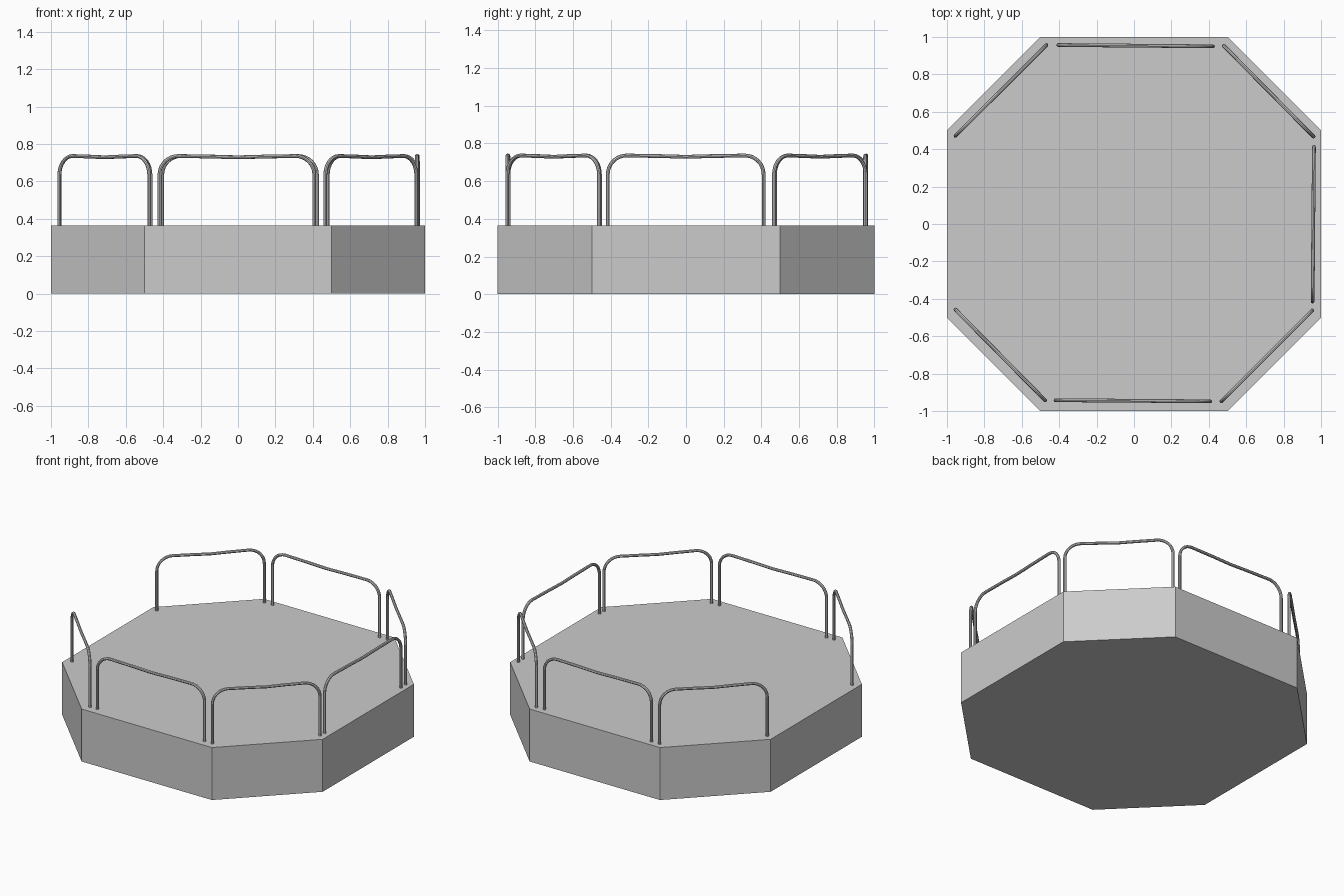
import bpy, bmesh
from math import sin, cos, pi
from mathutils import Vector

if "Cube" in bpy.data.objects:
    bpy.data.objects.remove(bpy.data.objects["Cube"])

DECK_Z = 0.364
TOP_Z = 0.736
RADIUS = 0.01
FILLET = 0.1

# Octagonal deck: a solid flat-faced prism
bm = bmesh.new()
outline = [(0.5, -1), (1, -0.5), (1, 0.5), (0.5, 1),
           (-0.5, 1), (-1, 0.5), (-1, -0.5), (-0.5, -1)]
base = bm.faces.new([bm.verts.new((x, y, 0)) for x, y in outline])
top = bmesh.ops.extrude_face_region(bm, geom=[base])["geom"]
bmesh.ops.translate(bm, vec=(0, 0, DECK_Z),
                    verts=[v for v in top if isinstance(v, bmesh.types.BMVert)])
bmesh.ops.recalc_face_normals(bm, faces=bm.faces)
mesh = bpy.data.meshes.new("deck")
bm.to_mesh(mesh)
bm.free()
bpy.context.collection.objects.link(bpy.data.objects.new("deck", mesh))


def rail(name, a, b):
    """Bent tube hoop standing on the deck between foot points a and b."""
    a, b = Vector((*a, 0)), Vector((*b, 0))
    length = (b - a).length
    along = (b - a).normalized()
    half = [(0, DECK_Z - 0.01)]
    for i in range(9):
        t = pi / 2 * i / 8
        half.append((FILLET * (1 - cos(t)), TOP_Z - FILLET * (1 - sin(t))))
    # slight sag towards the middle of the top bar
    half.append((length * 0.33, TOP_Z - 0.003))
    path = half + [(length / 2, TOP_Z - 0.007)]
    path += [(length - s, z) for s, z in reversed(half)]

    curve = bpy.data.curves.new(name, "CURVE")
    curve.dimensions = "3D"
    curve.bevel_depth = RADIUS
    curve.bevel_resolution = 2
    curve.use_fill_caps = True
    spline = curve.splines.new("POLY")
    spline.points.add(len(path) - 1)
    for p, (s, z) in zip(spline.points, path):
        p.co = (*(a + along * s + Vector((0, 0, z))), 1)
    ob = bpy.data.objects.new(name, curve)
    bpy.context.collection.objects.link(ob)
    bpy.ops.object.select_all(action="DESELECT")
    bpy.context.view_layer.objects.active = ob
    ob.select_set(True)
    bpy.ops.object.convert(target="MESH")
    bpy.ops.object.shade_smooth_by_angle()


# Seven guard rails; the left side stays open as the entrance
rail("rail_front", (-0.42, -0.942), (0.408, -0.948))
rail("rail_front_right", (0.467, -0.948), (0.953, -0.462))
rail("rail_right", (0.955, -0.415), (0.962, 0.412))
rail("rail_back_right", (0.96, 0.467), (0.48, 0.953))
rail("rail_back", (0.422, 0.95), (-0.405, 0.957))
rail("rail_back_left", (-0.468, 0.957), (-0.954, 0.472))
rail("rail_front_left", (-0.955, -0.457), (-0.475, -0.943))
